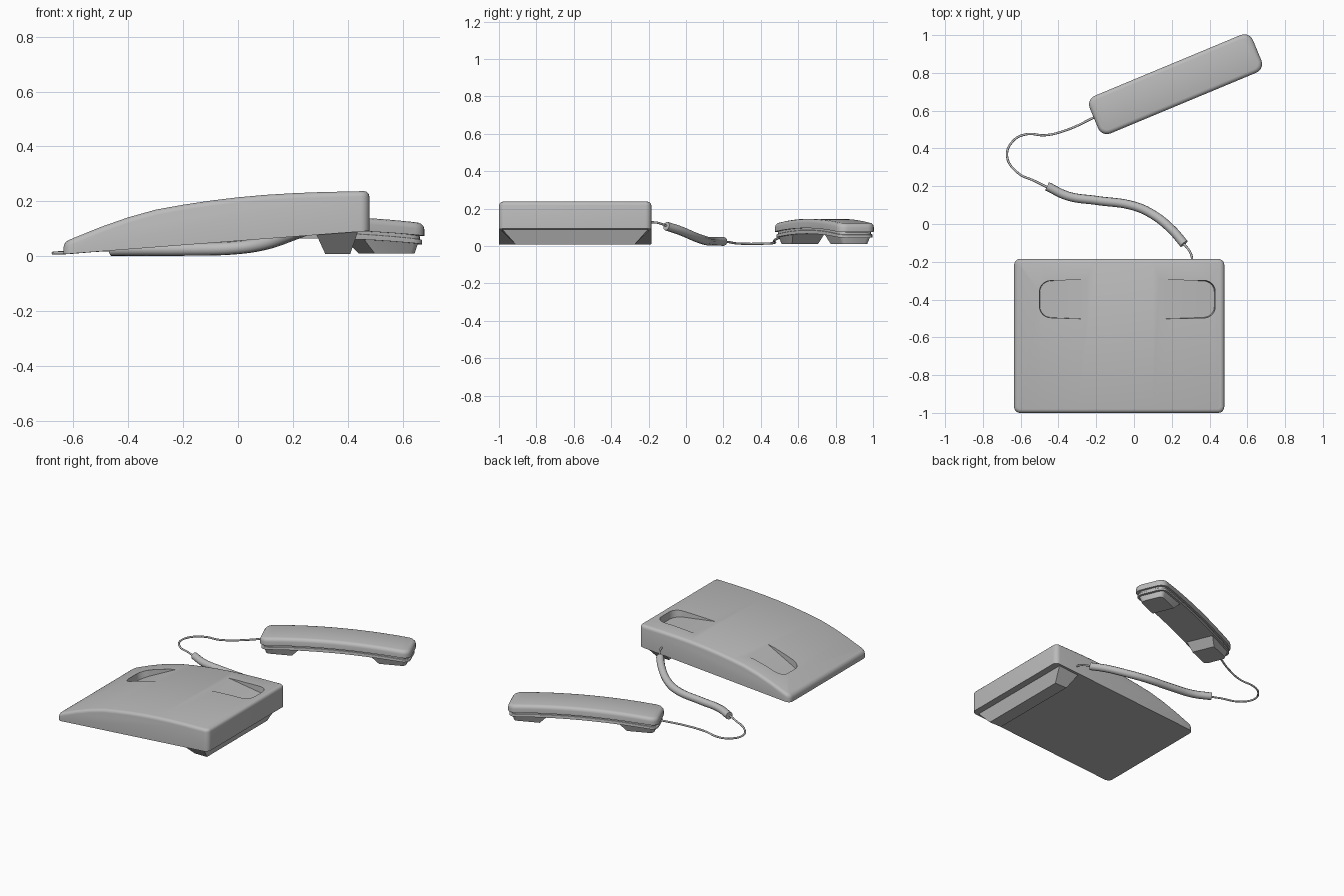
import bpy, bmesh, math
from mathutils import Matrix, Vector

cube = bpy.data.objects.get("Cube")
if cube:
    bpy.data.objects.remove(cube, do_unlink=True)

grey = bpy.data.materials.new("plain grey")
grey.use_nodes = True
grey.diffuse_color = (0.5, 0.5, 0.5, 1)
grey.node_tree.nodes["Principled BSDF"].inputs["Base Color"].default_value = (0.5, 0.5, 0.5, 1)


def add_object(name, bm, matrix=Matrix()):
    mesh = bpy.data.meshes.new(name)
    bmesh.ops.recalc_face_normals(bm, faces=bm.faces)
    bm.to_mesh(mesh)
    bm.free()
    mesh.transform(matrix)
    mesh.materials.append(grey)
    ob = bpy.data.objects.new(name, mesh)
    bpy.context.collection.objects.link(ob)
    return ob


def smooth(ob, angle=35):
    bpy.ops.object.select_all(action="DESELECT")
    ob.select_set(True)
    bpy.context.view_layer.objects.active = ob
    bpy.ops.object.shade_smooth_by_angle(angle=math.radians(angle))


def profile_shell(name, points, y0, y1, corner, edge, matrix=Matrix()):
    """Extrude an xz profile along y, round its upright corners, then soften its top rim."""
    bm = bmesh.new()
    face = bm.faces.new([bm.verts.new((x, y0, z)) for x, z in points])
    side = bmesh.ops.extrude_face_region(bm, geom=[face])["geom"]
    bmesh.ops.translate(bm, vec=(0, y1 - y0, 0), verts=[v for v in side if isinstance(v, bmesh.types.BMVert)])
    bmesh.ops.recalc_face_normals(bm, faces=bm.faces)
    upright = [e for e in bm.edges
               if abs((e.verts[0].co - e.verts[1].co).normalized().z) > 0.95]
    bmesh.ops.bevel(bm, geom=upright, offset=corner, segments=5, profile=0.5, affect="EDGES")
    bm.normal_update()
    rim = [e for e in bm.edges if len(e.link_faces) == 2
           and max(f.normal.z for f in e.link_faces) > 0.7
           and abs(min((f.normal.z for f in e.link_faces), key=abs)) < 0.3]
    bmesh.ops.bevel(bm, geom=rim, offset=edge, segments=3, profile=0.5, affect="EDGES")
    return add_object(name, bm, matrix)


def taper_block(name, base, top, z0, z1, matrix=Matrix()):
    """Block between two rectangles (x0, x1, y0, y1); z1 gives the top height at each x end."""
    bm = bmesh.new()
    rings = []
    for (a, b, c, d), zs in ((base, (z0, z0)), (top, z1)):
        rings.append([bm.verts.new(p) for p in
                      ((a, c, zs[0]), (b, c, zs[1]), (b, d, zs[1]), (a, d, zs[0]))])
    lo, hi = rings
    bm.faces.new(lo)
    bm.faces.new(hi)
    for i in range(4):
        j = (i + 1) % 4
        bm.faces.new((lo[i], lo[j], hi[j], hi[i]))
    return add_object(name, bm, matrix)


# Wedge-shaped base
top_line = [(-0.635, 0.052), (-0.5, 0.107), (-0.4, 0.142), (-0.3, 0.17), (-0.2, 0.188),
            (-0.1, 0.203), (0, 0.215), (0.1, 0.224), (0.2, 0.23), (0.3, 0.234), (0.478, 0.238)]
base = profile_shell("base", [(-0.635, 0.008), (0.478, 0.093)] + top_line[::-1],
                     -1.0, -0.185, 0.032, 0.02)


def cradle_recess(x_in, z_in, x_out, z_out):
    """Cut a pocket with rounded outer corners and a floor ramping down to the outer end."""
    s = 1 if x_out > x_in else -1
    r, y0, y1 = 0.06, -0.503, -0.293
    outline = [(x_in, y0)]
    for cy, start in ((y0 + r, -90), (y1 - r, 0)):
        for k in range(7):
            a = math.radians(start + 15 * k)
            outline.append((x_out + s * (r * math.cos(a) - r), cy + r * math.sin(a)))
    outline.append((x_in, y1))
    bm = bmesh.new()
    mid = (y0 + y1) / 2
    lower, upper = [], []
    for x, y in outline:
        t = (x - x_in) / (x_out - x_in)
        lower.append(bm.verts.new((x - s * 0.012 * t, mid + (y - mid) * (1 - 0.1 * t),
                                   z_in + (z_out - z_in) * t)))
        upper.append(bm.verts.new((x, y, 0.3)))
    bm.faces.new(lower)
    bm.faces.new(upper)
    for i in range(len(lower)):
        j = (i + 1) % len(lower)
        bm.faces.new((lower[i], lower[j], upper[j], upper[i]))
    bmesh.ops.triangulate(bm, faces=[f for f in bm.faces if len(f.verts) > 4])
    cutter = add_object("recess_cutter", bm)
    cutter.hide_render = True
    mod = base.modifiers.new("recess", "BOOLEAN")
    mod.object, mod.operation, mod.solver = cutter, "DIFFERENCE", "EXACT"
    bpy.context.view_layer.objects.active = base
    bpy.ops.object.modifier_apply(modifier=mod.name)
    bpy.data.objects.remove(cutter, do_unlink=True)


cradle_recess(-0.25, 0.18, -0.51, 0.06)
cradle_recess(0.13, 0.227, 0.437, 0.19)
smooth(base)

# Tapered foot under the tall end
taper_block("foot", (0.318, 0.408, -0.91, -0.275), (0.285, 0.437, -0.985, -0.2),
            0.008, (0.08, 0.092))

# Handset, built along x and then turned into place
place = Matrix.Translation((0.22, 0.74, 0)) @ Matrix.Rotation(math.radians(22.6), 4, "Z")


def arch(half, height, drop, steps=14):
    us = [half * (2 * i / steps - 1) for i in range(steps + 1)]
    return [(u, height - drop * (u / half) ** 2) for u in us]


for name, half, width, hi, lo, edge in (
        ("handset_upper_shell", 0.468, 0.108, 0.146, 0.096, 0.022),
        ("handset_seam", 0.455, 0.096, 0.1, 0.08, 0.002),
        ("handset_lower_shell", 0.462, 0.102, 0.086, 0.066, 0.004)):
    shell = profile_shell(name, arch(half, lo, 0.022) + arch(half, hi, 0.026)[::-1],
                          -width, width, 0.05, edge, place)
    smooth(shell)

# Earpiece and mouthpiece
for name, s in (("earpiece", 1), ("mouthpiece", -1)):
    outer, inner = s * 0.435, s * 0.27
    cap = taper_block(name, (inner, outer, -0.075, 0.075), (s * 0.215, s * 0.445, -0.092, 0.092),
                      0.01, (0.068, 0.056), place)
    bm = bmesh.new()
    bm.from_mesh(cap.data)
    bm.normal_update()
    centre = place @ Vector((s * 0.4, 0, 0))
    ends = [e for e in bm.edges if abs(e.verts[0].co.z - e.verts[1].co.z) > 0.03
            and ((e.verts[0].co + e.verts[1].co) / 2 - centre).to_2d().length < 0.12]
    bmesh.ops.bevel(bm, geom=ends, offset=0.025, segments=3, profile=0.5, affect="EDGES")
    bm.to_mesh(cap.data)
    bm.free()
    smooth(cap)


# Cord: a thick coiled section between two thin leads
def cord(name, points, radius):
    curve = bpy.data.curves.new(name, "CURVE")
    curve.dimensions = "3D"
    curve.bevel_depth, curve.bevel_resolution = radius, 3
    curve.resolution_u = 8
    curve.use_fill_caps = True
    spline = curve.splines.new("BEZIER")
    spline.bezier_points.add(len(points) - 1)
    for bp, co in zip(spline.bezier_points, points):
        bp.co = co
        bp.handle_left_type = bp.handle_right_type = "AUTO"
    curve.materials.append(grey)
    ob = bpy.data.objects.new(name, curve)
    bpy.context.collection.objects.link(ob)
    bpy.ops.object.select_all(action="DESELECT")
    ob.select_set(True)
    bpy.context.view_layer.objects.active = ob
    bpy.ops.object.convert(target="MESH")
    smooth(bpy.context.view_layer.objects.active, 50)


cord("base_lead", [(0.31, -0.2, 0.128), (0.3, -0.155, 0.125), (0.255, -0.095, 0.105)], 0.006)
cord("coiled_cord", [(0.265, -0.105, 0.107), (0.2, -0.03, 0.082), (0.1, 0.05, 0.048),
                     (0, 0.095, 0.032), (-0.2, 0.125, 0.026), (-0.35, 0.148, 0.026),
                     (-0.46, 0.2, 0.025)], 0.024)
cord("handset_lead", [(-0.45, 0.19, 0.025), (-0.52, 0.225, 0.022), (-0.62, 0.275, 0.014),
                      (-0.672, 0.36, 0.012), (-0.64, 0.44, 0.014), (-0.57, 0.475, 0.018),
                      (-0.47, 0.47, 0.028), (-0.35, 0.5, 0.045), (-0.21, 0.565, 0.068)], 0.006)
